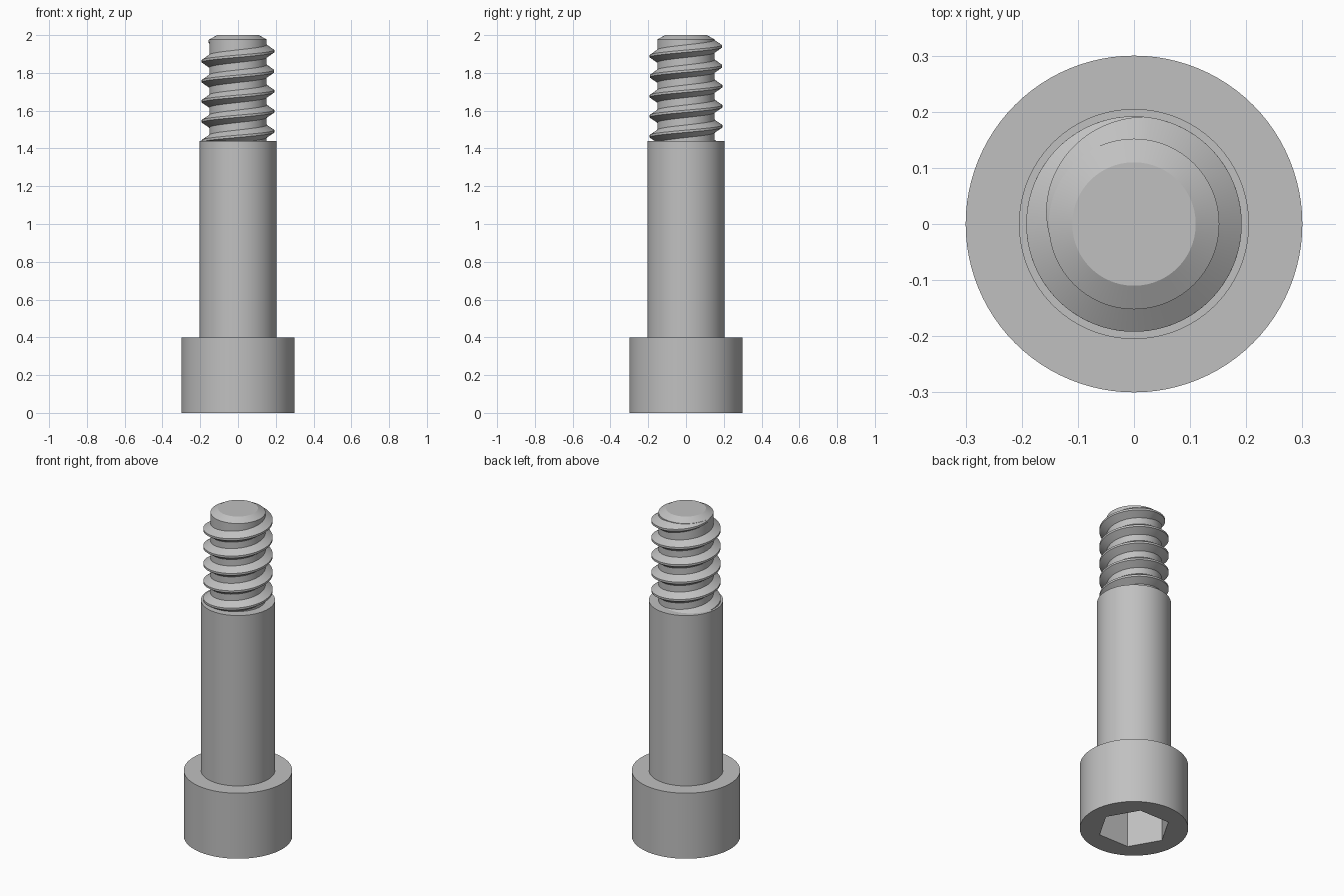
import bpy, bmesh, math

if "Cube" in bpy.data.objects:
    bpy.data.objects.remove(bpy.data.objects["Cube"])

SEG = 96                      # segments per turn (multiple of 6)
steel = bpy.data.materials.new("steel grey")
steel.diffuse_color = (0.53, 0.53, 0.53, 1)
steel.use_nodes = True
steel.node_tree.nodes["Principled BSDF"].inputs["Base Color"].default_value = steel.diffuse_color


def finish(bm, name):
    mesh = bpy.data.meshes.new(name)
    bm.to_mesh(mesh)
    bm.free()
    mesh.materials.append(steel)
    for p in mesh.polygons:
        p.use_smooth = True
    mesh.set_sharp_from_angle(angle=math.radians(25))
    obj = bpy.data.objects.new(name, mesh)
    bpy.context.collection.objects.link(obj)
    return obj


def hexagon(a, corner=0.202):
    """Radius of a hexagon outline at angle a, corners on the x axis."""
    third = math.pi / 3
    return corner * math.cos(third / 2) / math.cos(a % third - third / 2)


def circle(r):
    return lambda a: r


def lathe(name, rings):
    """Skin a stack of (radius function, z) rings and cap both ends."""
    bm = bmesh.new()
    loops = []
    for radius, z in rings:
        loop = []
        for i in range(SEG):
            a = 2 * math.pi * i / SEG
            loop.append(bm.verts.new((radius(a + 1e-9) * math.cos(a),
                                      radius(a + 1e-9) * math.sin(a), z)))
        loops.append(loop)
    for lo, hi in zip(loops, loops[1:]):
        for i in range(SEG):
            k = (i + 1) % SEG
            bm.faces.new((lo[i], lo[k], hi[k], hi[i]))
    bm.faces.new(loops[0][::-1])
    bm.faces.new(loops[-1])
    return finish(bm, name)


# Body: hex socket, head, shoulder, threaded core and chamfered tip
lathe("screw_body", [
    (hexagon, 0.25), (hexagon, 0),
    (circle(0.3), 0), (circle(0.3), 0.4),
    (circle(0.205), 0.4), (circle(0.205), 1.44),
    (circle(0.152), 1.44), (circle(0.152), 1.977), (circle(0.11), 2.0),
])

# Thread: right-handed ridge whose crest fades out near the tip
PITCH, ROOT, CREST = 0.106, 0.151, 0.192
END, FADE = math.radians(190), math.radians(105)
START = END - 2 * math.pi * 5.6
bm = bmesh.new()
steps = int((END - START) / (2 * math.pi) * SEG)
prev = None
for i in range(steps + 1):
    a = START + (END - START) * i / steps
    z = 1.915 + PITCH * a / (2 * math.pi)
    f = min(1, (END - a) / FADE)
    top = ROOT + (CREST - ROOT) * f
    flat, base = 0.006, 0.007 + 0.027 * f
    row = [bm.verts.new((r * math.cos(a), r * math.sin(a), z + dz))
           for r, dz in ((ROOT, -base), (top, -flat), (top, flat), (ROOT, base))]
    if prev:
        for j in range(3):
            bm.faces.new((prev[j], row[j], row[j + 1], prev[j + 1]))
    prev = row
# trim the part that would sink into the shoulder
bmesh.ops.bisect_plane(bm, geom=bm.verts[:] + bm.edges[:] + bm.faces[:],
                       plane_co=(0, 0, 1.44), plane_no=(0, 0, 1), clear_inner=True)
finish(bm, "thread")
